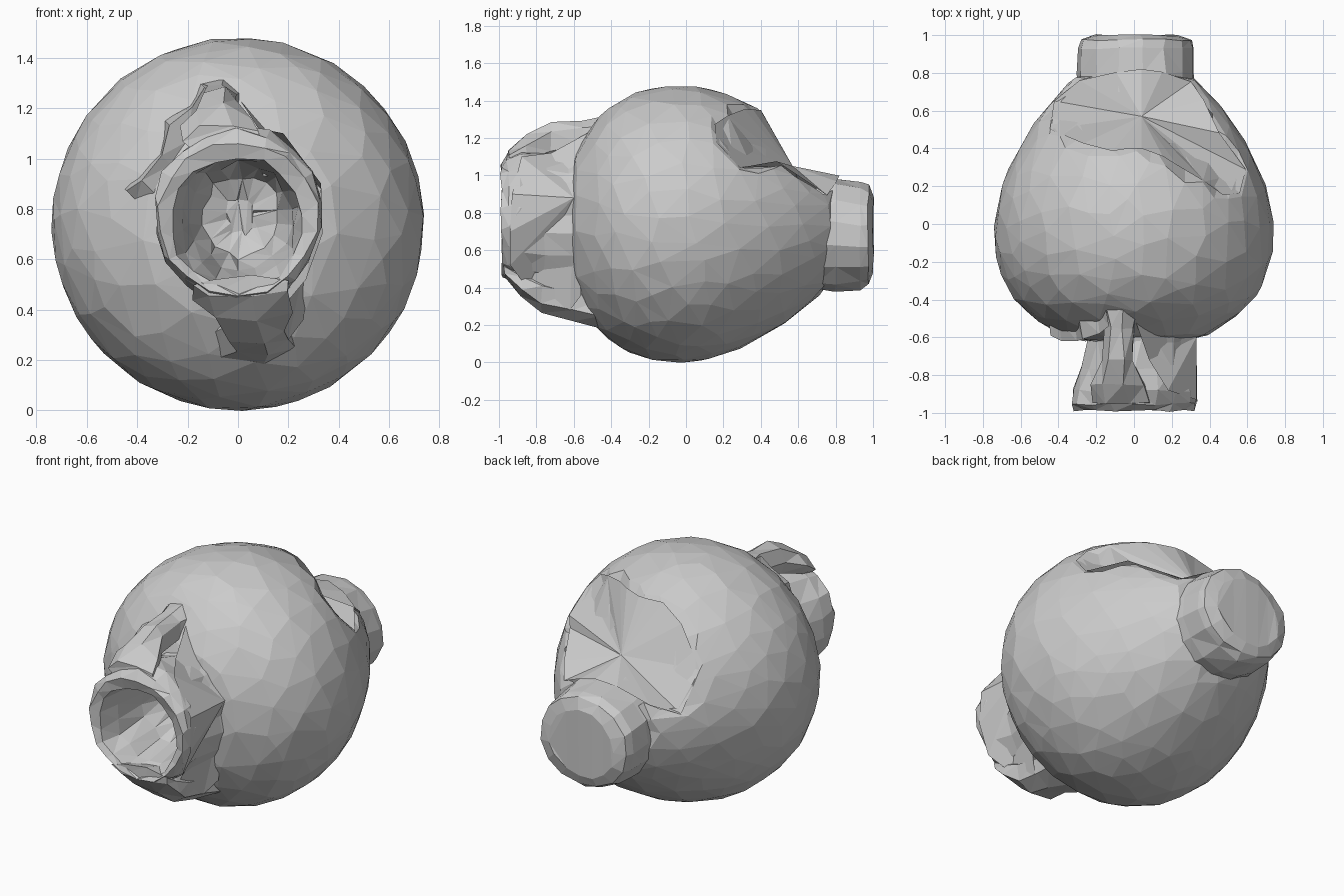
import bpy, bmesh, math, random
from mathutils import Vector

if "Cube" in bpy.data.objects:
    bpy.data.objects.remove(bpy.data.objects["Cube"])

random.seed(4)
ZC = 0.74   # height of the body axis


def finish(bm, name):
    bmesh.ops.recalc_face_normals(bm, faces=bm.faces)
    me = bpy.data.meshes.new(name)
    bm.to_mesh(me)
    bm.free()
    ob = bpy.data.objects.new(name, me)
    bpy.context.collection.objects.link(ob)
    return ob


def loft(name, rings, sides, caps=(True, True), jitter=0.0, tilt=0.0):
    """Rings along y: (y, centre x, centre z, half width, half height)."""
    bm = bmesh.new()
    loops = []
    for y, cx, cz, rx, rz in rings:
        loop = []
        for i in range(sides):
            a = math.tau * (i + 0.5) / sides
            j = [random.uniform(-jitter, jitter) for _ in range(3)]
            x, z = cx + rx * math.cos(a), cz + rz * math.sin(a)
            loop.append(bm.verts.new((x + j[0], y + tilt * math.sin(a) + 0.5 * j[1], z + j[2])))
        loops.append(loop)
    for a, b in zip(loops, loops[1:]):
        for i in range(sides):
            k = (i + 1) % sides
            bm.faces.new((a[i], a[k], b[k], b[i]))
    if caps[0]:
        bm.faces.new(loops[0])
    if caps[1]:
        bm.faces.new(loops[-1])
    bmesh.ops.triangulate(bm, faces=bm.faces)
    return finish(bm, name)


def fan(name, apex, rim):
    bm = bmesh.new()
    c = bm.verts.new(apex)
    vs = [bm.verts.new(p) for p in rim]
    for a, b in zip(vs, vs[1:]):
        bm.faces.new((c, a, b))
    return finish(bm, name)


def lerp_table(table, x):
    for (a, p), (b, q) in zip(table, table[1:]):
        if a <= x <= b:
            return p + (q - p) * (x - a) / (b - a)
    return table[0][1] if x < table[0][0] else table[-1][1]


# Body profile along y: (y, radius), and its arc length from front to back
profile = [(-.645, 0), (-.62, .28), (-.59, .39), (-.52, .50), (-.45, .59), (-.38, .65), (-.28, .70),
           (-.17, .732), (-.05, .741), (.07, .734), (.2, .70), (.3, .66), (.4, .61), (.5, .552),
           (.6, .48), (.72, .375), (.78, .31), (.83, 0)]
arc = [0]
for p, q in zip(profile, profile[1:]):
    arc.append(arc[-1] + math.dist(p, q))
y_at = [(a, p[0]) for a, p in zip(arc, profile)]
r_at = [(a, p[1]) for a, p in zip(arc, profile)]

# Pinched hollow on the back: star outline as (angle, distance) around the apex
apex = Vector((0.04, 0.57, 1.05))
star = [(-90, .17), (-62, .24), (-54, .32), (-46, .48), (-52 + 8, .60), (-38, .66), (-27, .62),
        (-12, .42), (15, .34), (35, .32), (65, .26), (90, .25), (120, .27), (150, .38), (170, .47),
        (188, .49), (205, .34), (230, .24), (250, .18), (270, .17)]


def rim_point(deg):
    r = lerp_table(star, deg)
    x = apex.x + r * math.cos(math.radians(deg))
    y = apex.y + r * math.sin(math.radians(deg))
    z = ZC + math.sqrt(max(0, lerp_table(profile, y) ** 2 - x * x))
    if y > 0.7:     # meets the stub here
        z = max(z, 0.69 + 0.31 * math.sqrt(max(0, 1 - ((x - .01) / .315) ** 2)))
    return Vector((x, y, z))


bm = bmesh.new()
bmesh.ops.create_icosphere(bm, subdivisions=4, radius=1)
sunk = set()
for v in bm.verts:
    d = (v.co + Vector([random.uniform(-.035, .035) for _ in range(3)])).normalized()
    s = arc[-1] * math.acos(-d.y) / math.pi
    y, r = lerp_table(y_at, s), lerp_table(r_at, s)
    rho = max(math.hypot(d.x, d.z), 1e-5)
    v.co = (d.x / rho * r, y, ZC + d.z / rho * r)
    if v.co.z > ZC:
        dx, dy = v.co.x - apex.x, y - apex.y
        deg = math.degrees(math.atan2(dy, dx))
        deg = deg + 360 if deg < -90 else deg
        dist, edge = math.hypot(dx, dy), lerp_table(star, deg)
        if dist < edge:
            ez = rim_point(deg).z
            v.co.z = min(v.co.z, apex.z + (ez - apex.z) * dist / edge - 0.006)
            sunk.add(v)
# open the body behind the mouth and under the hollow
hole = [f for f in bm.faces if all(v in sunk for v in f.verts)
        or ((c := f.calc_center_median()).y < -0.4 and math.hypot(c.x, c.z - 0.74) < 0.27)]
bmesh.ops.delete(bm, geom=hole, context='FACES')
body = finish(bm, "body")
dec = body.modifiers.new("facets", 'DECIMATE')
dec.ratio = 0.5

fan("back_hollow", apex, [rim_point(a) for a, r in star])

# Closed stub at the back
loft("back_stub", [(0.70, 0.01, .695, .315, .31), (0.80, 0.01, .685, .315, .305),
                   (0.93, 0.01, .68, .31, .29), (0.975, 0.01, .68, .295, .27),
                   (1.0, 0.01, .68, .22, .20)], 15, jitter=0.01)

# Front mouth: outer neck, rim and inner hollow in one skin
loft("front_mouth", [(-0.46, .03, .73, .34, .38), (-0.62, .04, .74, .28, .35),
                     (-0.76, .01, .75, .29, .36), (-0.88, 0, .77, .335, .36),
                     (-0.95, 0, .775, .335, .335), (-0.985, 0, .76, .31, .31),
                     (-0.965, 0, .745, .265, .265), (-0.85, .0, .76, .235, .245),
                     (-0.66, .01, .77, .20, .21), (-0.52, .01, .77, .15, .16),
                     (-0.48, .01, .77, .06, .07)],
     18, caps=(False, True), jitter=0.014, tilt=-0.004)

# Ridges joining the mouth to the body above and below
loft("upper_ridge", [(-0.42, -.07, 1.22, .11, .10), (-0.55, -.08, 1.21, .085, .095),
                     (-0.72, -.08, 1.18, .09, .10), (-0.85, -.08, 1.13, .15, .09),
                     (-0.95, -.06, 1.07, .16, .07)], 7, jitter=0.012)
loft("lower_ridge", [(-0.46, .05, .29, .20, .12), (-0.60, .08, .32, .13, .11),
                     (-0.77, .06, .37, .15, .11), (-0.88, .03, .43, .20, .09),
                     (-0.97, .01, .49, .20, .045)], 7, jitter=0.012)

# Stretched flaps on the right of the mouth
pin = (0.33, -0.60, 0.88)
fan("right_flap", pin, [(.08, -.72, 1.12), (.18, -.88, 1.10), (.33, -.93, .90), (.335, -.94, .70),
                        (.27, -.94, .52), (.17, -.85, .40), (.20, -.62, .28), (.26, -.56, .36)])
fan("upper_right_panel", pin, [(.08, -.72, 1.12), (.01, -.52, 1.23), (.17, -.48, 1.24), (.30, -.50, 1.0)])

# Torn lip on the left of the mouth
bm = bmesh.new()
path = [(-.43, -.58, .86), (-.36, -.61, .89), (-.29, -.61, 1.0), (-.25, -.60, 1.11),
        (-.17, -.57, 1.19), (-.11, -.53, 1.26)]
rows = []
for i, p in enumerate(path):
    w = 0.045 if i % 2 else 0.025
    rows.append([bm.verts.new(Vector(p) + Vector(o)) for o in
                 ((-w, .12, w), (-w * .5, -.01, w * .5), (w, .02, -w), (w, .14, -w))])
for a, b in zip(rows, rows[1:]):
    for i in range(3):
        bm.faces.new((a[i], a[i + 1], b[i + 1], b[i]))
bmesh.ops.triangulate(bm, faces=bm.faces)
finish(bm, "left_lip")
